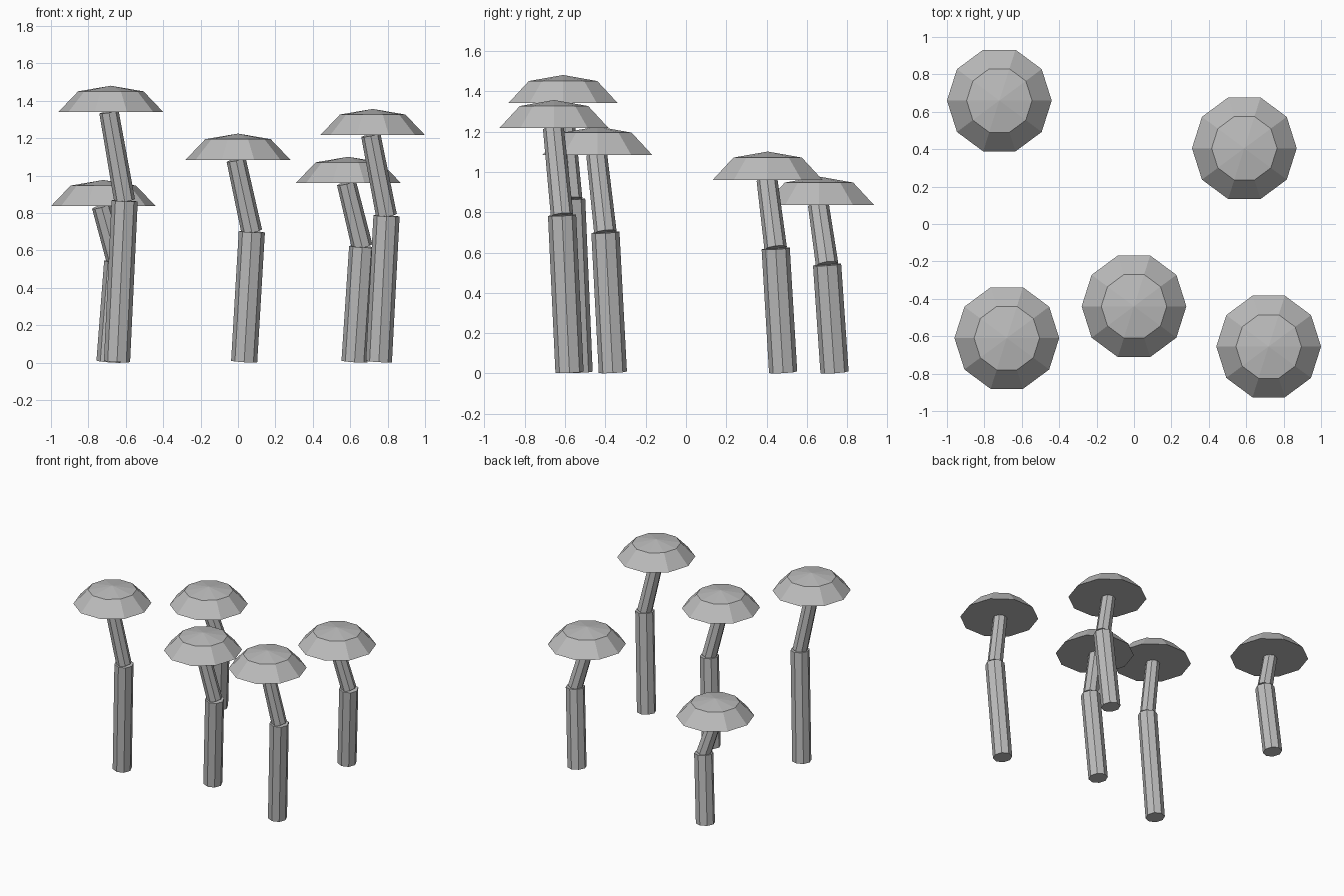
import bpy, bmesh, math
from mathutils import Vector, Matrix

cube = bpy.data.objects.get("Cube")
if cube:
    bpy.data.objects.remove(cube, do_unlink=True)

grey = bpy.data.materials.new("plain grey")
grey.use_nodes = True
color = (0.5, 0.5, 0.5, 1)
grey.diffuse_color = color
grey.node_tree.nodes["Principled BSDF"].inputs["Base Color"].default_value = color


def finish(bm, name):
    bmesh.ops.recalc_face_normals(bm, faces=bm.faces)
    mesh = bpy.data.meshes.new(name)
    bm.to_mesh(mesh)
    bm.free()
    mesh.materials.append(grey)
    obj = bpy.data.objects.new(name, mesh)
    bpy.context.collection.objects.link(obj)


def stalk(name, start, end, r_start, r_end):
    """Eight-sided post whose ends are square to its own axis."""
    axis = end - start
    tilt = Vector((0, 0, 1)).rotation_difference(axis).to_matrix().to_4x4()
    place = Matrix.Translation((start + end) / 2) @ tilt
    bm = bmesh.new()
    bmesh.ops.create_cone(bm, cap_ends=True, segments=8, radius1=r_start,
                          radius2=r_end, depth=axis.length, matrix=place)
    finish(bm, name)


def cap(name, centre):
    """Ten-sided shallow dome: steep skirt, low crown, flat underside."""
    bm = bmesh.new()
    rings = []
    for radius, z in ((0.28, 0), (0.175, 0.11)):
        rings.append([bm.verts.new(centre + Vector((
            radius * math.cos(i * math.tau / 10),
            1.02 * radius * math.sin(i * math.tau / 10), z)))
            for i in range(10)])
    rim, crown = rings
    apex = bm.verts.new(centre + Vector((0, 0, 0.14)))
    bm.faces.new(rim[::-1])
    for i in range(10):
        j = (i + 1) % 10
        bm.faces.new((rim[i], rim[j], crown[j], crown[i]))
        bm.faces.new((crown[i], crown[j], apex))
    finish(bm, name)


# Cap centre x, y and the height of the knee in the stalk
mushrooms = {
    "back_right": (-0.72, 0.66, 0.54),
    "back_left": (0.59, 0.405, 0.62),
    "middle": (0, -0.44, 0.70),
    "front_right": (-0.68, -0.61, 0.865),
    "front_left": (0.72, -0.655, 0.785),
}

for place, (x, y, knee) in mushrooms.items():
    base = Vector((x + 0.033, y + 0.077, 0.006))
    bend = Vector((x + 0.074, y + 0.04, knee))
    top = Vector((x - 0.01, y - 0.003, knee * 1.55))
    stalk(place + "_lower_stalk", base, bend, 0.07, 0.07)
    stalk(place + "_upper_stalk", bend, top, 0.056, 0.052)
    cap(place + "_cap", Vector((x, y, knee * 1.55)))
